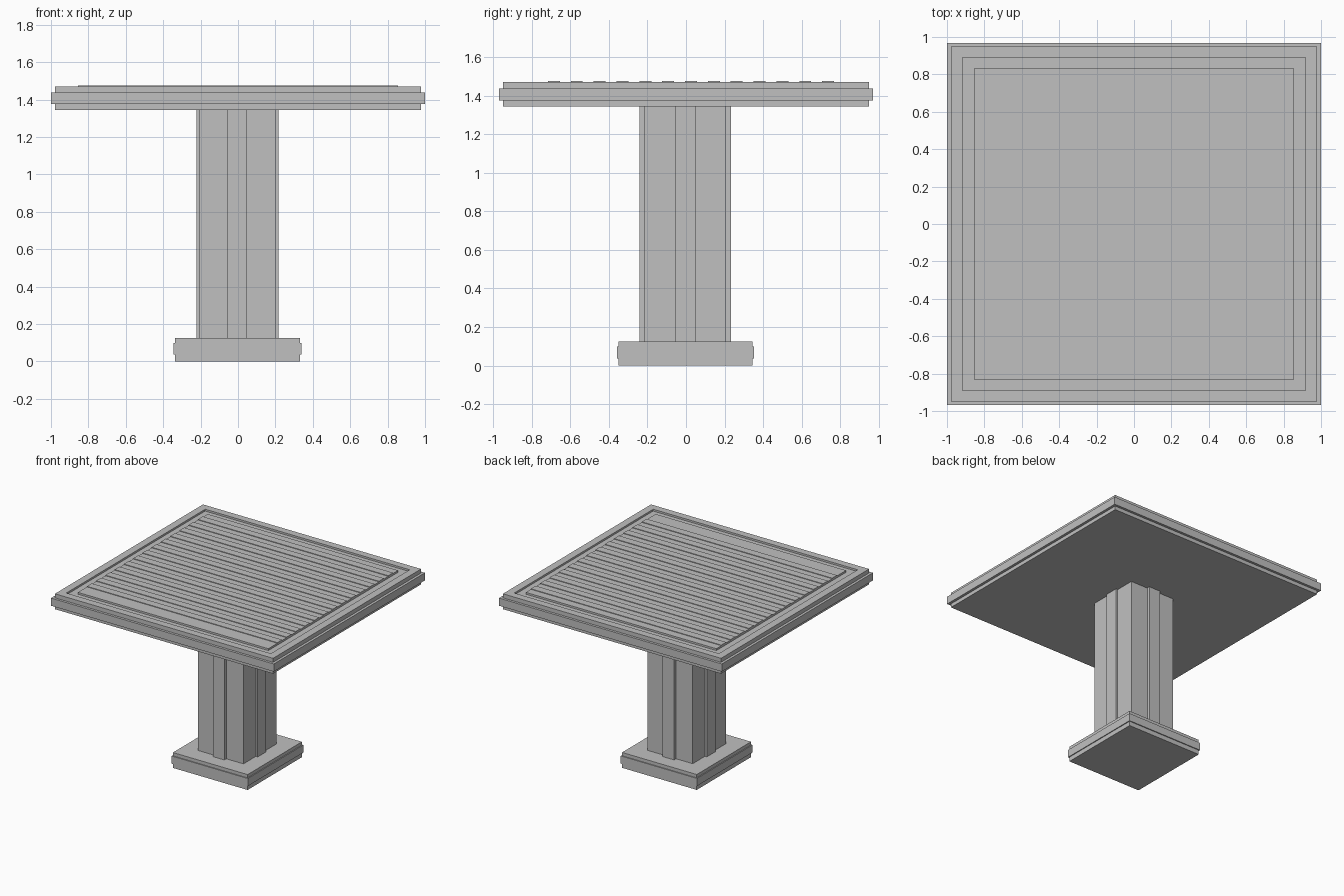
import bpy
import bmesh

cube = bpy.data.objects.get("Cube")
if cube:
    bpy.data.objects.remove(cube, do_unlink=True)

stone = bpy.data.materials.new("grey_stone")
stone.use_nodes = True
GREY = (0.53, 0.53, 0.53, 1)
stone.diffuse_color = GREY
stone.node_tree.nodes["Principled BSDF"].inputs["Base Color"].default_value = GREY


def finish(name, bm):
    bmesh.ops.recalc_face_normals(bm, faces=bm.faces)
    mesh = bpy.data.meshes.new(name)
    bm.to_mesh(mesh)
    bm.free()
    mesh.materials.append(stone)
    obj = bpy.data.objects.new(name, mesh)
    bpy.context.collection.objects.link(obj)
    return obj


def stack(name, levels, cx=0, cy=0):
    """Closed rectangular solid lofted through (half_x, half_y, z) levels."""
    bm = bmesh.new()
    rings = []
    for hx, hy, z in levels:
        corners = ((-hx, -hy), (hx, -hy), (hx, hy), (-hx, hy))
        rings.append([bm.verts.new((cx + x, cy + y, z)) for x, y in corners])
    for low, high in zip(rings, rings[1:]):
        for i in range(4):
            j = (i + 1) % 4
            bm.faces.new((low[i], low[j], high[j], high[i]))
    bm.faces.new(rings[0][::-1])
    bm.faces.new(rings[-1])
    return finish(name, bm)


# Foot with a projecting middle band
stack("foot", [(0.335, 0.348, 0), (0.335, 0.348, 0.036),
               (0.342, 0.356, 0.036), (0.342, 0.356, 0.098),
               (0.335, 0.348, 0.098), (0.335, 0.348, 0.125)], -0.003, -0.003)

# Column shaft with a raised strip down the middle of each side
Z0, Z1 = 0.125, 1.345
stack("column_shaft", [(0.203, 0.212, Z0), (0.203, 0.212, Z1)], -0.003, -0.004)
for side, sign in (("left", 1), ("right", -1)):
    stack(side + "_column_strip", [(0.02, 0.054, Z0), (0.02, 0.054, Z1)],
          sign * 0.2 - 0.003, -0.004)
for side, sign in (("back", 1), ("front", -1)):
    stack(side + "_column_strip", [(0.051, 0.03, Z0), (0.051, 0.03, Z1)],
          -0.005, sign * 0.207 - 0.004)

# Tabletop: stepped edge, flat rim, sunken channel and raised inner panel
TOP, CHANNEL = 1.47, 1.455
stack("tabletop", [(0.979, 0.949, Z1), (0.979, 0.949, 1.375),
                   (1.0, 0.969, 1.375), (1.0, 0.969, 1.437),
                   (0.979, 0.949, 1.437), (0.979, 0.949, TOP),
                   (0.918, 0.89, TOP), (0.918, 0.89, CHANNEL),
                   (0.855, 0.832, CHANNEL), (0.855, 0.832, TOP)])

# Thin slats across the panel
for i in range(13):
    stack(f"slat_{i + 1}", [(0.855, 0.031, TOP - 0.005), (0.855, 0.031, TOP + 0.005)],
          0, -0.685 + i * 0.1185)
